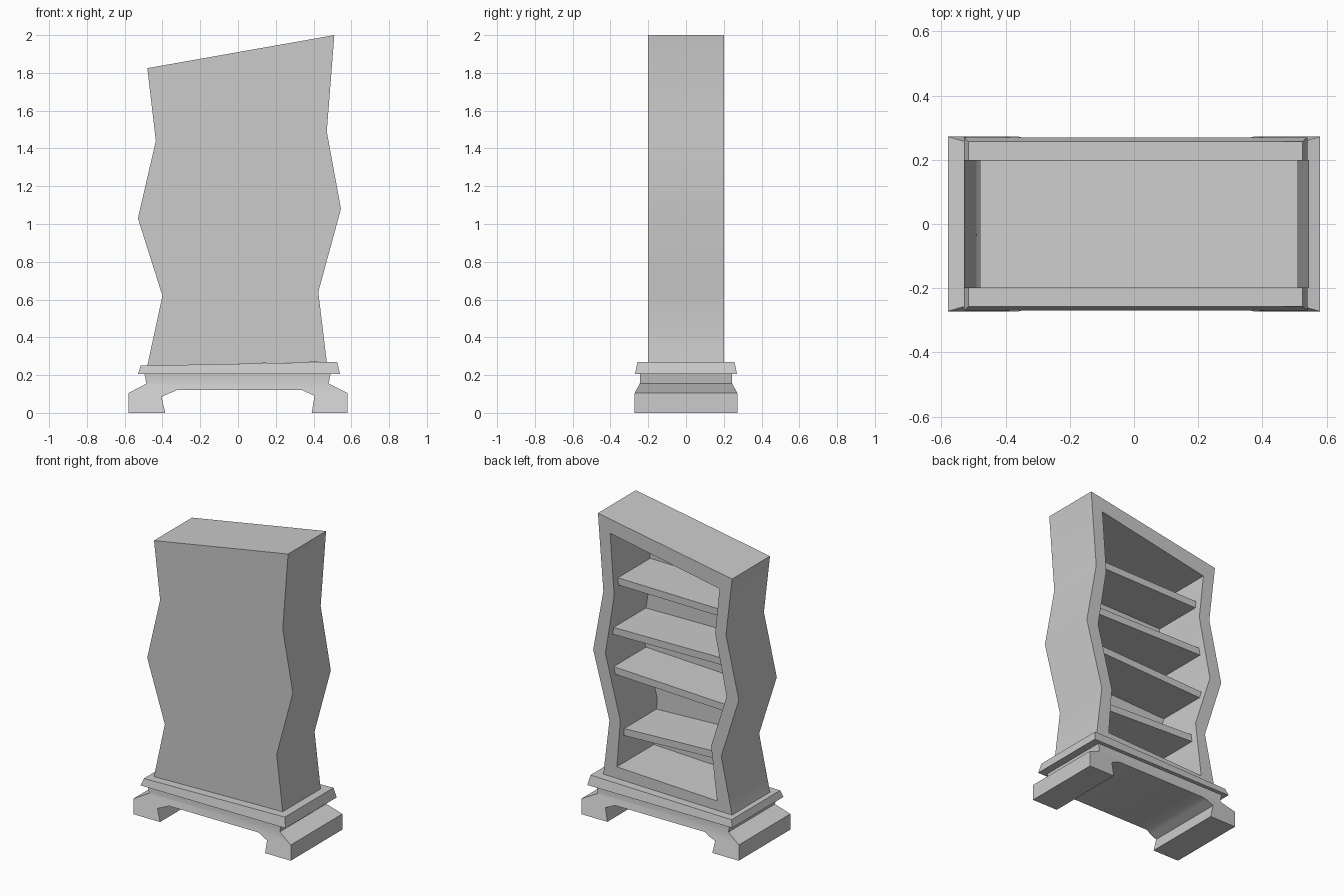
import bpy, bmesh, math

if "Cube" in bpy.data.objects:
    bpy.data.objects.remove(bpy.data.objects["Cube"], do_unlink=True)

GREY = (0.6, 0.6, 0.6, 1)
mat = bpy.data.materials.new("plain grey")
mat.use_nodes = True
mat.diffuse_color = GREY
mat.node_tree.nodes["Principled BSDF"].inputs["Base Color"].default_value = GREY


def finish(name, bm, angle=None):
    """Turn a bmesh into a named, coloured object."""
    bmesh.ops.recalc_face_normals(bm, faces=bm.faces)
    mesh = bpy.data.meshes.new(name)
    bm.to_mesh(mesh)
    bm.free()
    mesh.materials.append(mat)
    obj = bpy.data.objects.new(name, mesh)
    bpy.context.collection.objects.link(obj)
    if angle:
        bpy.ops.object.select_all(action='DESELECT')
        obj.select_set(True)
        bpy.context.view_layer.objects.active = obj
        bpy.ops.object.shade_smooth_by_angle(angle=math.radians(angle))
    return obj


def loop(bm, points, y):
    """Ring of vertices from an x-z outline at depth y."""
    return [bm.verts.new((x, y, z)) for x, z in points]


def bridge(bm, a, b):
    for i in range(len(a)):
        j = (i + 1) % len(a)
        bm.faces.new((a[i], a[j], b[j], b[i]))


def prism(points, y0, y1):
    bm = bmesh.new()
    a, b = loop(bm, points, y0), loop(bm, points, y1)
    bm.faces.new(a)
    bm.faces.new(b)
    bridge(bm, a, b)
    return bm


# Wavy case: solid front panel, open at the rear
outer = [(-.48, .25), (-.40, .62), (-.53, 1.03), (-.435, 1.44), (-.48, 1.825),
         (.51, 2.0), (.47, 1.49), (.545, 1.08), (.425, .64), (.47, .27)]
inner = [(-.37, .315), (-.325, .67), (-.44, 1.03), (-.355, 1.43), (-.388, 1.735),
         (.42, 1.89), (.39, 1.48), (.455, 1.08), (.345, .66), (.37, .345)]
bm = bmesh.new()
front, rim = loop(bm, outer, -.2), loop(bm, outer, .2)
mouth, depth = loop(bm, inner, .2), loop(bm, inner, -.19)
bm.faces.new(front)
bm.faces.new(depth)
for a, b in ((front, rim), (rim, mouth), (mouth, depth)):
    bridge(bm, a, b)
finish("bookcase_body", bm, 35)

# Crooked shelves: left x, right x, left top z, right top z
shelves = [(-.39, .42, 1.57, 1.58), (-.41, .44, 1.25, 1.24),
           (-.44, .46, .945, .98), (-.36, .38, .615, .585)]
for n, (x0, x1, z0, z1) in enumerate(shelves):
    t = .047
    bm = prism([(x0, z0 - t), (x1, z1 - t), (x1, z1), (x0, z0)], -.195, .15)
    finish(f"shelf_{n + 1}", bm)

# Tapered slab under the case, its top slightly tilted
bm = prism([(-.53, .205), (.54, .205), (.525, .27), (-.515, .25)], -.27, .27)
for v in bm.verts:
    if v.co.z > .22:
        v.co.y *= .95
finish("base_moulding", bm)

# Footed plinth, flared at the bottom on all sides
plinth = [(-.58, 0), (-.58, .105), (-.485, .155), (-.495, .207),
          (.49, .207), (.48, .155), (.58, .105), (.58, 0),
          (.39, 0), (.405, .09), (.34, .12), (-.325, .12), (-.405, .085), (-.385, 0)]
bm = prism(plinth, -.272, .272)
for z in (.105, .155):
    bmesh.ops.bisect_plane(bm, geom=bm.verts[:] + bm.edges[:] + bm.faces[:],
                           plane_co=(0, 0, z), plane_no=(0, 0, 1))
for v in bm.verts:
    k = min(max((v.co.z - .105) / .05, 0), 1)
    v.co.y *= 1 - .1 * k
finish("footed_plinth", bm, 60)
